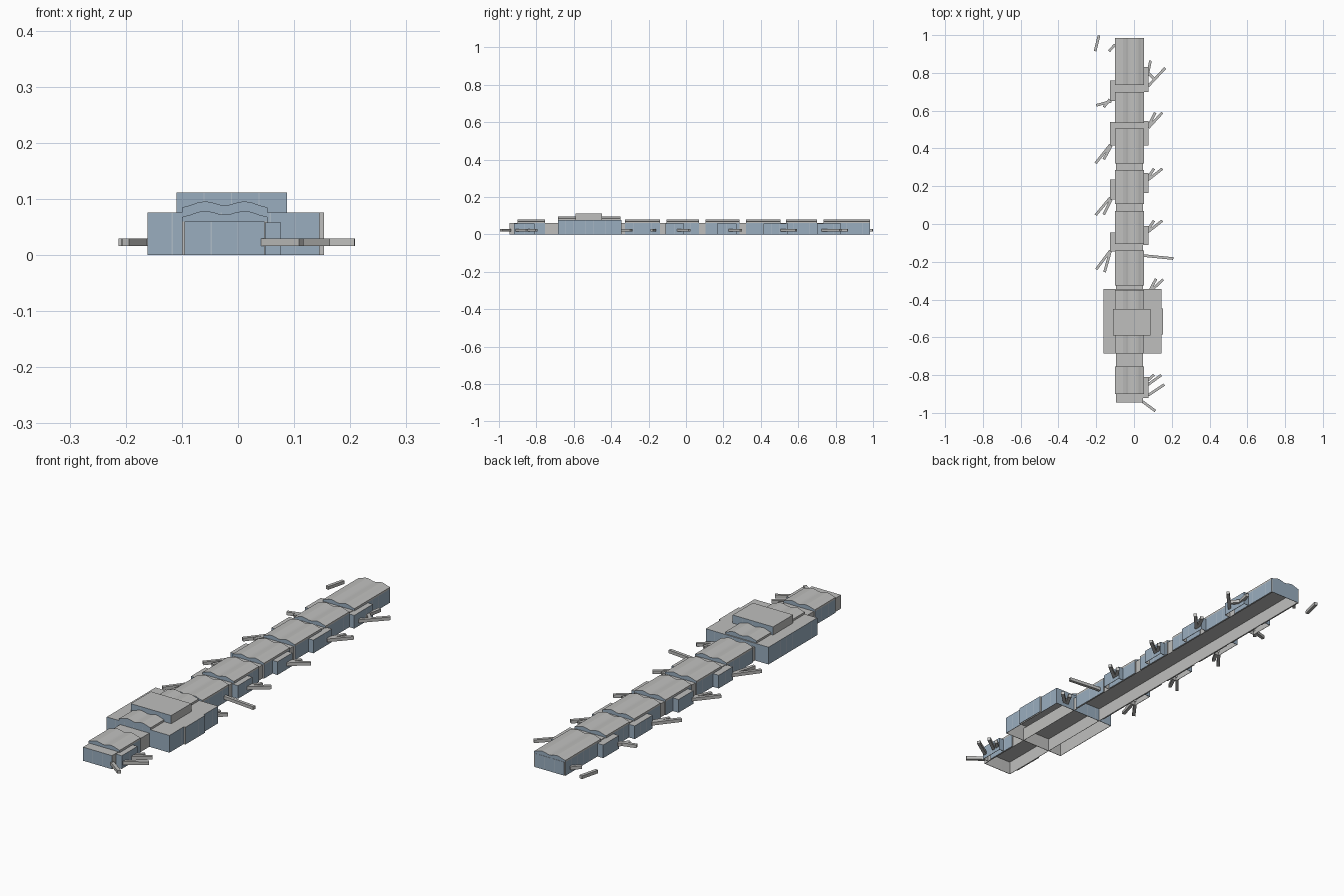
import bpy, bmesh
from math import atan2
from mathutils import Matrix, Vector

cube = bpy.data.objects.get("Cube")
if cube:
    bpy.data.objects.remove(cube)


def material(name, colour):
    m = bpy.data.materials.new(name)
    m.use_nodes = True
    rgba = (*colour, 1)
    m.diffuse_color = rgba
    m.node_tree.nodes["Principled BSDF"].inputs["Base Color"].default_value = rgba
    return m


GLASS = material("blue_glass", (0.32, 0.42, 0.52))
MULLION = material("pale_mullion", (0.43, 0.51, 0.58))
GREY = material("light_grey", (0.52, 0.52, 0.51))
PANE, BAR = 0.045, 0.002
LEFT, RIGHT = -0.10, 0.053      # width of the pier


def finish(name, bm):
    bmesh.ops.recalc_face_normals(bm, faces=bm.faces)
    me = bpy.data.meshes.new(name)
    bm.to_mesh(me)
    bm.free()
    ob = bpy.data.objects.new(name, me)
    bpy.context.collection.objects.link(ob)
    for m in (GLASS, MULLION, GREY):
        me.materials.append(m)
    return ob


def glaze(bm, faces, axis):
    """Cut wall faces into panes and colour glass and mullions."""
    lo = min(v.co[axis] for f in faces for v in f.verts)
    hi = max(v.co[axis] for f in faces for v in f.verts)
    count = max(1, round((hi - lo) / PANE))
    step = (hi - lo) / count
    normal = Vector((axis == 0, axis == 1, 0))
    wall = set(faces)
    bars = [lo + i * step for i in range(1, count)]
    for bar in bars:
        for cut in (bar - BAR / 2, bar + BAR / 2):
            geom = list(wall) + list({e for f in wall for e in f.edges})
            out = bmesh.ops.bisect_plane(bm, geom=geom, plane_co=normal * cut,
                                         plane_no=normal)
            wall = {f for f in list(wall) + out["geom"]
                    if isinstance(f, bmesh.types.BMFace) and f.is_valid}
    for f in wall:
        c = f.calc_center_median()[axis]
        f.material_index = int(any(abs(c - b) < BAR / 2 for b in bars))


def block(name, x, y, z, glass="", hollow=False):
    """Box with glazed sides; hollow ones are open below with a grey lining."""
    bm = bmesh.new()
    size = [b - a for a, b in (x, y, z)]
    mid = [(a + b) / 2 for a, b in (x, y, z)]
    bmesh.ops.create_cube(bm, size=1, matrix=Matrix.Translation(mid)
                          @ Matrix.Diagonal((*size, 1)))
    bm.normal_update()
    for f in bm.faces:
        f.material_index = 2
    if hollow:
        bmesh.ops.delete(bm, geom=[f for f in bm.faces if f.normal.z < -0.5],
                         context="FACES")
    sides = {"l": (0, -1), "r": (0, 1), "f": (1, -1), "b": (1, 1)}
    for key in glass:
        ax, sign = sides[key]
        walls = [f for f in bm.faces if f.normal[ax] * sign > 0.5]
        glaze(bm, walls, 1 - ax)
    ob = finish(name, bm)
    if hollow:
        s = ob.modifiers.new("lining", "SOLIDIFY")
        s.thickness, s.offset = 0.002, -1
        s.material_offset = s.material_offset_rim = 2
    return ob


def wave_roof(name, y0, y1, z0, edge):
    """Double-humped roof with glazed gable ends."""
    half = [(-1, 0), (-0.8, 0.004), (-0.62, 0.009), (-0.45, 0.011),
            (-0.25, 0.008), (-0.1, 0.0045)]
    wave = half + [(0, 0.004)] + [(-u, h) for u, h in reversed(half)]
    mid, r = (LEFT + RIGHT) / 2, (RIGHT - LEFT) / 2
    pts = [(LEFT, z0)] + [(mid + u * r, edge + h) for u, h in wave] + [(RIGHT, z0)]
    bm = bmesh.new()
    front = bm.faces.new([bm.verts.new((px, y0, pz)) for px, pz in pts])
    out = bmesh.ops.extrude_face_region(bm, geom=[front], use_keep_orig=True)
    for v in out["geom"]:
        if isinstance(v, bmesh.types.BMVert):
            v.co.y = y1
    bm.normal_update()
    for f in bm.faces:
        f.material_index = 0 if abs(f.normal.y) > 0.5 else 2
    return finish(name, bm)


# Continuous pier body
block("pier_body", (-0.095, 0.047), (-0.945, 0.985), (0, 0.06), "fb", True)

# Raised bays with side glazing
bays = [(-0.90, -0.755), (-0.325, -0.14), (-0.105, 0.07), (0.105, 0.285),
        (0.32, 0.505), (0.535, 0.70), (0.735, 0.984)]
for i, (a, b) in enumerate(bays, 1):
    wave_roof(f"bay_roof_{i}", a, b, 0.06, 0.068)
    block(f"bay_left_wall_{i}", (0.047, RIGHT), (a, b), (0, 0.06), "r")
    block(f"bay_right_wall_{i}", (LEFT, -0.095), (a, b), (0, 0.06), "l")

# Gate lounges along both sides
left_pods = [(-0.92, -0.81), (-0.11, -0.01), (0.165, 0.27), (0.415, 0.545), (0.70, 0.83)]
right_pods = [(-0.145, -0.045), (0.13, 0.235), (0.415, 0.54), (0.65, 0.76)]
for i, ys in enumerate(left_pods, 1):
    block(f"left_lounge_{i}", (0.048, 0.077), ys, (0, 0.058), "rfb", True)
for i, ys in enumerate(right_pods, 1):
    block(f"right_lounge_{i}", (-0.128, -0.096), ys, (0, 0.058), "lfb", True)

# Main hall
block("hall", (-0.161, 0.145), (-0.685, -0.345), (0, 0.076), "lrfb", True)
block("hall_side_bay", (0.144, 0.153), (-0.585, -0.447), (0, 0.076), "r", True)
wave_roof("hall_roof", -0.685, -0.35, 0.076, 0.085)
block("hall_upper_storey", (-0.11, 0.087), (-0.59, -0.45), (0.076, 0.112), "fb")

# Boarding bridges, each from its wall end to its free end
bridges = [
    ((-0.185, 0.998), (-0.206, 0.915)), ((-0.10, 0.95), (-0.132, 0.915)),
    ((0.066, 0.76), (0.087, 0.865)), ((0.075, 0.73), (0.165, 0.826)),
    ((0.075, 0.80), (0.112, 0.762)),
    ((-0.12, 0.65), (-0.20, 0.628)), ((-0.128, 0.66), (-0.16, 0.618)),
    ((0.077, 0.52), (0.112, 0.59)), ((0.077, 0.51), (0.15, 0.59)),
    ((-0.125, 0.42), (-0.203, 0.322)), ((-0.12, 0.415), (-0.16, 0.342)),
    ((0.07, 0.24), (0.106, 0.293)), ((0.07, 0.23), (0.15, 0.293)),
    ((-0.125, 0.14), (-0.203, 0.047)), ((-0.12, 0.13), (-0.16, 0.05)),
    ((0.07, -0.035), (0.106, 0.018)), ((0.07, -0.045), (0.15, 0.018)),
    ((-0.125, -0.14), (-0.20, -0.24)), ((-0.125, -0.145), (-0.156, -0.255)),
    ((0.05, -0.167), (0.208, -0.183)),
    ((0.087, -0.346), (0.117, -0.29)), ((0.098, -0.346), (0.155, -0.293)),
    ((0.07, -0.83), (0.106, -0.798)), ((0.075, -0.85), (0.144, -0.80)),
    ((0.075, -0.907), (0.16, -0.85)), ((0.045, -0.94), (0.113, -0.99)),
]
for i, (a, b) in enumerate(bridges, 1):
    a, b = Vector(a), Vector(b)
    d, mid = b - a, (a + b) / 2
    h = d.length / 2
    ob = block(f"boarding_bridge_{i}", (-h, h), (-0.007, 0.007), (0.016, 0.03))
    ob.location = (mid.x, mid.y, 0)
    ob.rotation_euler.z = atan2(d.y, d.x)
